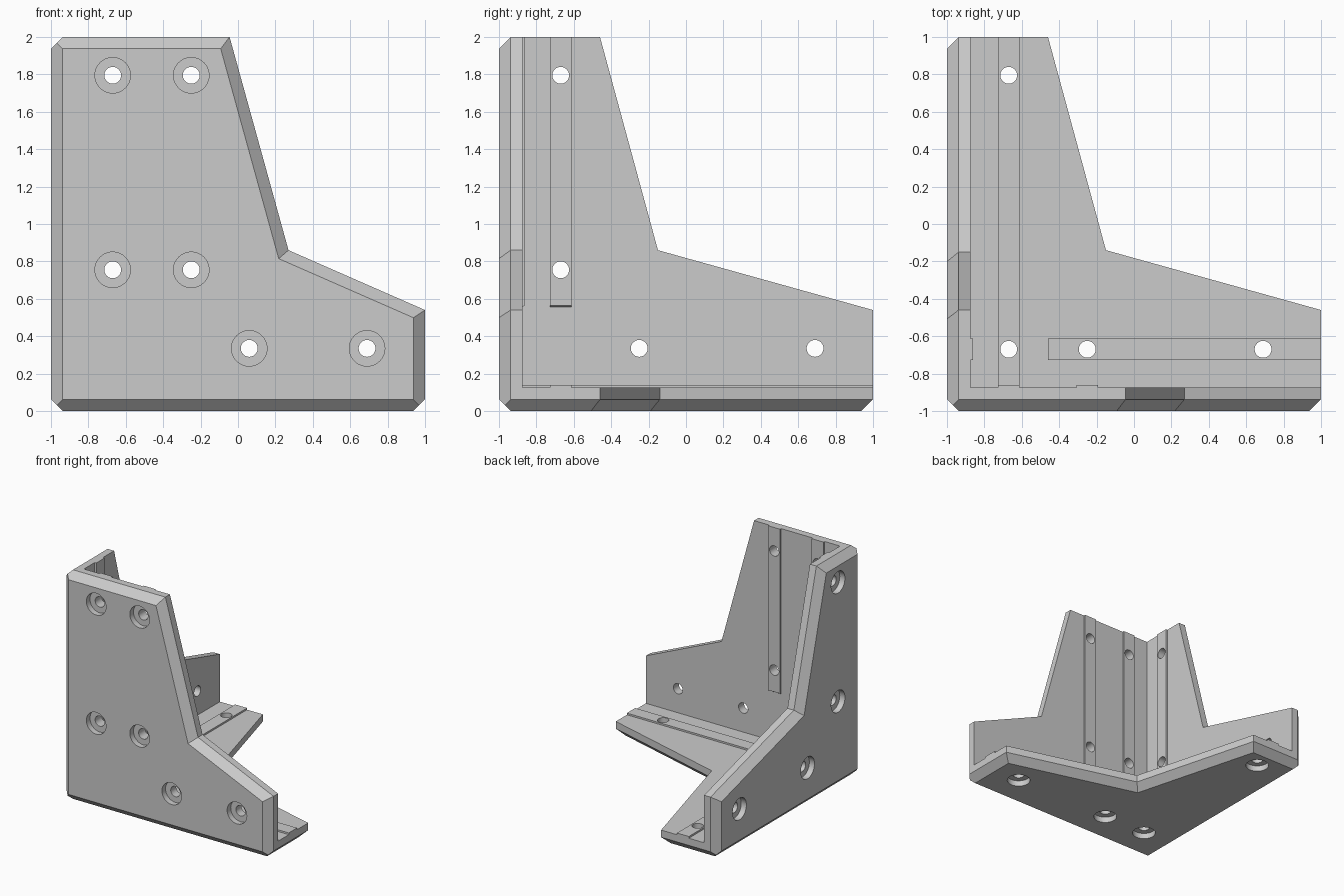
import bpy
import bmesh
from mathutils import Vector

cube = bpy.data.objects.get("Cube")
if cube:
    bpy.data.objects.remove(cube, do_unlink=True)

THICK, CHAMFER, RIDGE_W, RIDGE_H = 0.125, 0.0625, 0.115, 0.015
HOLE_R, BORE_R, BORE_DEPTH = 0.045, 0.095, 0.05

grey = bpy.data.materials.new("plain grey")
grey.use_nodes = True
grey.diffuse_color = (0.6, 0.6, 0.6, 1)
grey.node_tree.nodes["Principled BSDF"].inputs["Base Color"].default_value = (0.6, 0.6, 0.6, 1)

# Each plate has local axes u, v along it and d inward from its outer face.
SIDE_OUTLINE = [(0, 0), (2, 0), (2, 0.54), (0.85, 0.86), (0.54, 2), (0, 2)]
FRONT_OUTLINE = [(0, 0), (2, 0), (2, 0.54), (1.27, 0.86), (0.955, 2), (0, 2)]
LOW_HOLES = [(0.33, 1.795), (0.33, 0.755), (0.75, 0.335), (1.69, 0.335)]
PLATES = [
    dict(axes=(0, 2, 1), outline=FRONT_OUTLINE,
         holes=[(0.33, 1.795), (0.75, 1.795), (0.33, 0.755), (0.75, 0.755),
                (1.06, 0.335), (1.69, 0.335)],
         ridges=[("v", 0.33, 0.55, True), ("v", 0.75, 0.55, True)]),
    dict(axes=(1, 2, 0), outline=SIDE_OUTLINE, holes=LOW_HOLES,
         ridges=[("v", 0.33, 0.55, True)]),
    dict(axes=(0, 1, 2), outline=SIDE_OUTLINE,
         holes=[(0.33, 1.795), (0.33, 0.33), (0.75, 0.33), (1.69, 0.33)],
         ridges=[("v", 0.33, 0.12, False), ("u", 0.33, 0.54, False)]),
]


def place(bm, axes, verts):
    """Move vertices from plate axes (u, v, d) to the world."""
    for vert in verts:
        world = Vector((-1, -1, 0))
        for local, axis in enumerate(axes):
            world[axis] += vert.co[local]
        vert.co = world


def make_object(name, bm):
    bmesh.ops.recalc_face_normals(bm, faces=bm.faces)
    mesh = bpy.data.meshes.new(name)
    bm.to_mesh(mesh)
    bm.free()
    mesh.materials.append(grey)
    obj = bpy.data.objects.new(name, mesh)
    bpy.context.collection.objects.link(obj)
    return obj


def add_plate(target, outline, axes):
    """Chamfered plate, mitred where it meets the other two."""
    bm = bmesh.new()
    outer = bm.faces.new([bm.verts.new((u, v, 0)) for u, v in outline])
    ext = bmesh.ops.extrude_face_region(bm, geom=[outer], use_keep_orig=True)
    for vert in ext["geom"]:
        if isinstance(vert, bmesh.types.BMVert):
            vert.co.z = THICK
    bmesh.ops.recalc_face_normals(bm, faces=bm.faces)
    rim = [e for e in bm.edges if all(v.co.z < 0.001 for v in e.verts)]
    bmesh.ops.bevel(bm, geom=rim, offset=CHAMFER, segments=1, affect="EDGES")
    for normal in ((1, 0, -1), (0, 1, -1)):
        geom = bm.verts[:] + bm.edges[:] + bm.faces[:]
        bmesh.ops.bisect_plane(bm, geom=geom, dist=1e-5, plane_co=(0, 0, 0),
                               plane_no=normal, clear_inner=True)
    place(bm, axes, bm.verts)
    mesh = bpy.data.meshes.new("plate")
    bm.to_mesh(mesh)
    bm.free()
    target.from_mesh(mesh)
    bpy.data.meshes.remove(mesh)


def add_ridge(bm, axes, along, centre, start, sloped):
    """Low guide rib on the inner face, running out to the plate's end."""
    verts = bmesh.ops.create_cube(bm, size=1)["verts"]
    for vert in verts:
        a, b, d = vert.co
        across = centre + a * RIDGE_W
        run = 2 if b > 0 else start
        if sloped and b < 0 and d > 0:
            run += RIDGE_H
        depth = THICK + (RIDGE_H if d > 0 else -0.01)
        vert.co = (across, run, depth) if along == "v" else (run, across, depth)
    place(bm, axes, verts)


def add_cylinder(bm, axes, u, v, radius, d0, d1):
    verts = bmesh.ops.create_cone(bm, cap_ends=True, segments=40, radius1=radius,
                                  radius2=radius, depth=d1 - d0)["verts"]
    for vert in verts:
        vert.co += Vector((u, v, (d0 + d1) / 2))
    place(bm, axes, verts)


def boolean(obj, tool, operation):
    tool.hide_render = True
    mod = obj.modifiers.new(tool.name, "BOOLEAN")
    mod.operation, mod.solver, mod.object = operation, "EXACT", tool
    bpy.context.view_layer.objects.active = obj
    bpy.ops.object.modifier_apply(modifier=mod.name)
    bpy.data.objects.remove(tool, do_unlink=True)


# Three mitred plates, ribs, bolt holes and counterbores
body, ribs, holes, bores = (bmesh.new() for _ in range(4))
for plate in PLATES:
    axes = plate["axes"]
    add_plate(body, plate["outline"], axes)
    for ridge in plate["ridges"]:
        add_ridge(ribs, axes, *ridge)
    for u, v in plate["holes"]:
        add_cylinder(holes, axes, u, v, HOLE_R, -0.05, 0.2)
        add_cylinder(bores, axes, u, v, BORE_R, -0.05, BORE_DEPTH)
bmesh.ops.remove_doubles(body, verts=body.verts, dist=1e-4)

bracket = make_object("corner_bracket", body)
boolean(bracket, make_object("guide_ribs", ribs), "UNION")
boolean(bracket, make_object("counterbores", bores), "DIFFERENCE")
boolean(bracket, make_object("bolt_holes", holes), "DIFFERENCE")

# Smooth hole walls, crisp edges elsewhere
bpy.ops.object.select_all(action="DESELECT")
bracket.select_set(True)
bpy.context.view_layer.objects.active = bracket
bpy.ops.object.shade_smooth_by_angle(angle=0.5)
